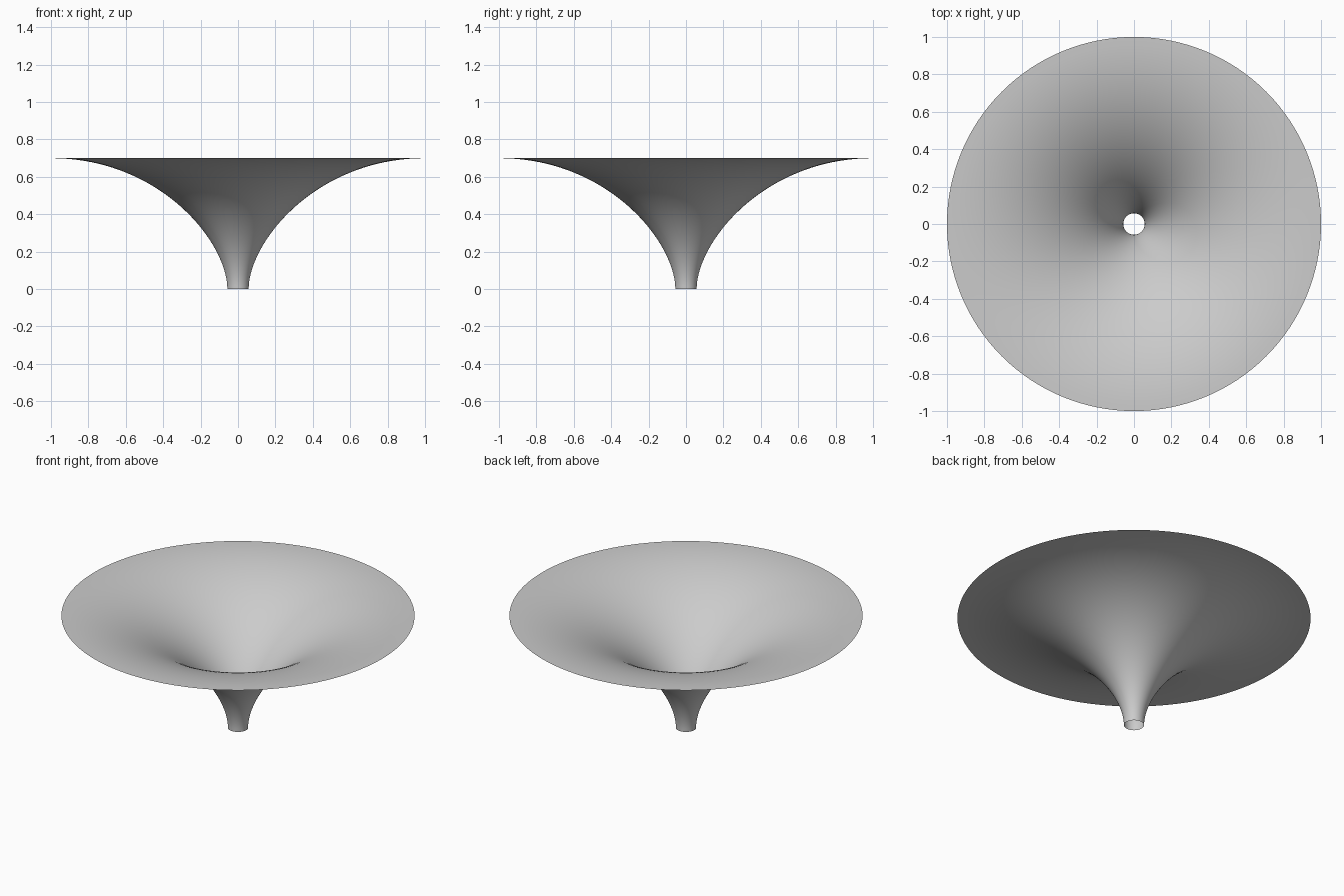
import bpy, bmesh, math
from mathutils import Vector
from mathutils.geometry import interpolate_bezier

cube = bpy.data.objects.get("Cube")
if cube:
    bpy.data.objects.remove(cube, do_unlink=True)

SEGMENTS = 128
PROFILE_POINTS = 40

# Plain grey material
grey = bpy.data.materials.new("light_grey")
colour = (0.6, 0.6, 0.6, 1)
grey.use_nodes = True
grey.diffuse_color = colour
grey.node_tree.nodes["Principled BSDF"].inputs["Base Color"].default_value = colour

# Flared profile: upright at the narrow neck, level at the wide rim
profile = interpolate_bezier(
    Vector((0.057, 0, 0)), Vector((0.057, 0, 0.25)),
    Vector((0.415, 0, 0.7)), Vector((1, 0, 0.7)), PROFILE_POINTS)

# Open funnel sheet spun around the z axis
bm = bmesh.new()
verts = [bm.verts.new(p) for p in profile]
edges = [bm.edges.new(pair) for pair in zip(verts, verts[1:])]
bmesh.ops.spin(bm, geom=verts + edges, cent=(0, 0, 0), axis=(0, 0, 1),
               angle=math.tau, steps=SEGMENTS, use_merge=True)
bmesh.ops.remove_doubles(bm, verts=bm.verts, dist=0.0001)

# Turn every face towards the upper, inner side
bm.normal_update()
flipped = [f for f in bm.faces if f.normal.z < 0]
bmesh.ops.reverse_faces(bm, faces=flipped)
for face in bm.faces:
    face.smooth = True

mesh = bpy.data.meshes.new("flared_funnel")
bm.to_mesh(mesh)
bm.free()
mesh.materials.append(grey)
funnel = bpy.data.objects.new("flared_funnel", mesh)
bpy.context.collection.objects.link(funnel)
